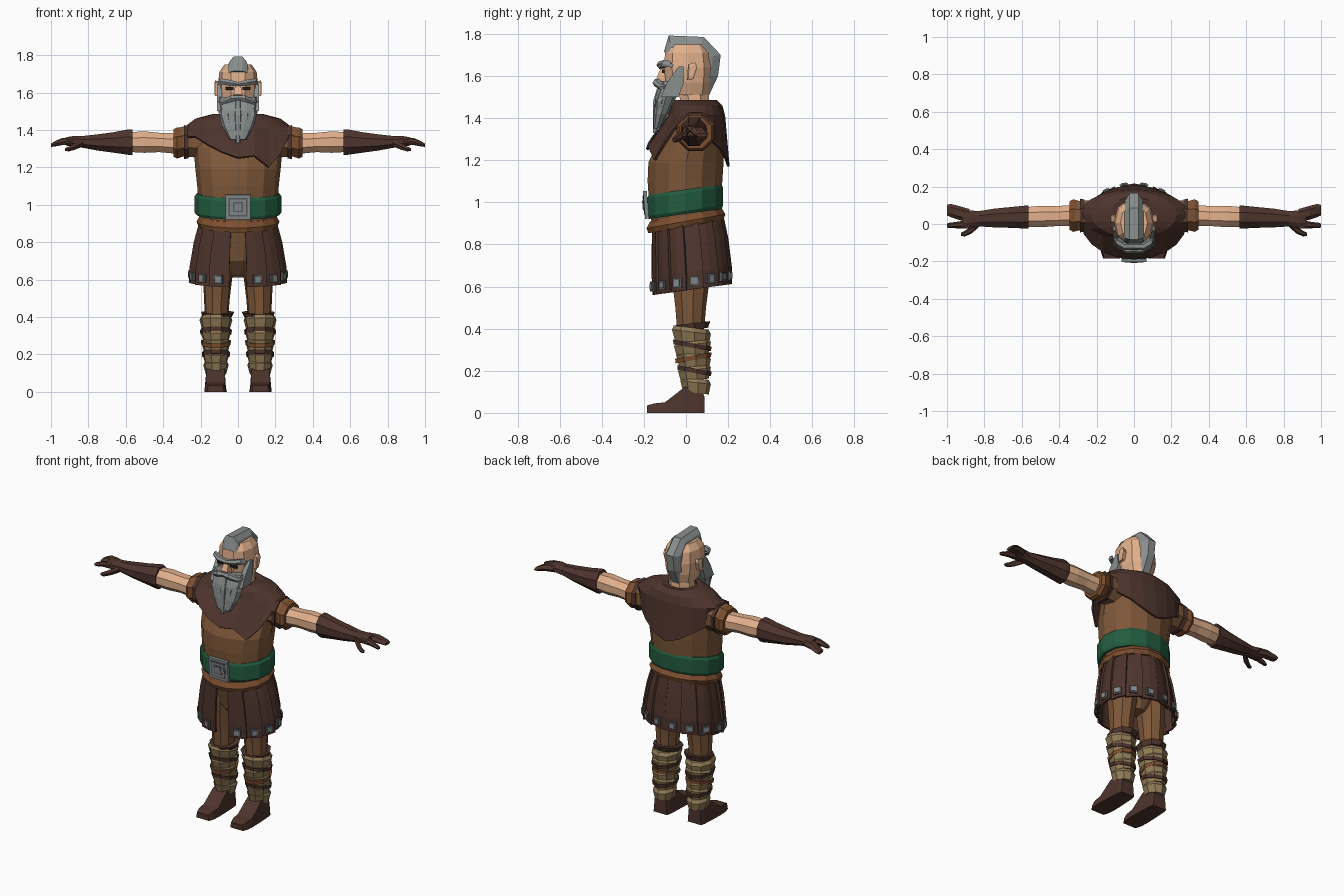
import bpy, bmesh, math
from mathutils import Matrix, Vector


def material(name, srgb):
    m = bpy.data.materials.new(name)
    m.diffuse_color = [(c / 255 / 12.92 if c < 11 else ((c / 255 + 0.055) / 1.055) ** 2.4) for c in srgb] + [1]
    return m


DARK = material("dark_leather", (78, 52, 44))
BROWN = material("brown_cloth", (126, 87, 57))
TRIM = material("tan_leather", (124, 78, 46))
SKIN = material("skin", (226, 176, 140))
HAIR = material("grey_hair", (138, 144, 143))
METAL = material("metal", (132, 138, 140))
METAL_DARK = material("dark_metal", (88, 92, 94))
GREEN = material("green_sash", (34, 92, 62))
WRAP = material("straw_wrap", (146, 124, 86))
EYE = material("eye", (40, 30, 28))


def skin(name, mat, rings, mirror=False, closed=True, caps=True, thick=0):
    """Join a row of point rings with flat faces; optionally add a mirrored twin."""
    for side in ((1, -1) if mirror else (1,)):
        bm = bmesh.new()
        vs = [[bm.verts.new((p[0] * side, p[1], p[2])) for p in r] for r in rings]
        n = len(rings[0])
        for a, b in zip(vs, vs[1:]):
            for i in range(n if closed else n - 1):
                j = (i + 1) % n
                bm.faces.new((a[i], a[j], b[j], b[i]))
        if caps and closed:
            bm.faces.new(vs[0])
            bm.faces.new(vs[-1])
        bmesh.ops.recalc_face_normals(bm, faces=bm.faces)
        label = name if not mirror else ("left_" if side > 0 else "right_") + name
        me = bpy.data.meshes.new(label)
        bm.to_mesh(me)
        bm.free()
        me.materials.append(mat)
        ob = bpy.data.objects.new(label, me)
        bpy.context.collection.objects.link(ob)
        if thick:
            s = ob.modifiers.new("thickness", "SOLIDIFY")
            s.thickness, s.offset = thick, 0


def sgnpow(v, p):
    return math.copysign(abs(v) ** p, v)


def ring_z(z, cx, cy, rx, ry, n=12, tilt=0, p=1.0):
    """Horizontal ring; first facet faces the front."""
    pts = []
    for i in range(n):
        a = 2 * math.pi * (i + 0.5) / n
        y = -ry * sgnpow(math.cos(a), p)
        pts.append((cx + rx * sgnpow(math.sin(a), p), cy + y, z + tilt * y))
    return pts


def ring_x(x, y, z, ry, rz, n=8):
    """Upright ring across the x axis, for arms and hands."""
    return [(x, y + ry * math.sin(2 * math.pi * (i + .5) / n),
             z - rz * math.cos(2 * math.pi * (i + .5) / n)) for i in range(n)]


def stack(name, mat, secs, n=12, mirror=False, tilt=0, p=1.0):
    skin(name, mat, [ring_z(*s, n=n, tilt=tilt, p=p) for s in secs], mirror)


def limb(name, mat, secs, n=8, mirror=True):
    skin(name, mat, [ring_x(*s, n=n) for s in secs], mirror)


def box(name, mat, c, h, mirror=False, turn=0, lean=0):
    m = Matrix.Translation(c) @ Matrix.Rotation(turn, 4, 'Z') @ Matrix.Rotation(lean, 4, 'X')
    rings = [[m @ Vector((x * h[0], y * h[1], z * h[2])) for x, z in ((-1, -1), (1, -1), (1, 1), (-1, 1))]
             for y in (-1, 1)]
    skin(name, mat, rings, mirror)


# Boots: rectangles from toe to heel
skin("boot", DARK, [[(.12 - w, y, 0), (.12 + w, y, 0), (.12 + w * .85, y, h), (.12 - w * .85, y, h)]
                    for y, w, h in ((-.185, .045, .035), (-.15, .057, .045), (-.1, .06, .05),
                                    (-.01, .057, .12), (.06, .053, .14), (.087, .047, .08))], True)

# Leg wraps: flared layers with straps between, and a cuff on top
for i in range(5):
    z, r = .10 + .06 * i, .055 + .005 * i
    t = .12 if i % 2 else -.12
    stack(f"leg_wrap_{i}", WRAP, [(z - .005, .118, .045 - .005 * i, r, r + .008),
                                  (z + .045, .118, .043 - .005 * i, r + .014, r + .02),
                                  (z + .065, .118, .042 - .005 * i, r + .004, r + .01)], 9, True, t)
    if i in (1, 2, 3):
        stack(f"leg_strap_{i}", TRIM if i == 2 else DARK,
              [(z + .03, .118, .042 - .005 * i, r + .014, r + .022),
               (z + .052, .118, .042 - .005 * i, r + .017, r + .024)], 9, True, -t * 1.5)
stack("leg_cuff", DARK, [(.395, .112, .025, .078, .08), (.425, .108, .025, .09, .09)], 9, True, .12)

# Trousers
stack("trouser_leg", BROWN, [(.38, .115, .02, .062, .065), (.5, .113, .02, .07, .075),
                             (.62, .108, .02, .08, .09), (.9, .09, .01, .09, .12)], 9, True)
stack("trouser_seat", BROWN, [(.62, 0, .02, .045, .05), (.7, 0, .01, .11, .11), (.9, 0, 0, .18, .15)], 12)

# Skirt of overlapping straps, open at the front, each with a stud
TILT = .14
for k in range(1, 15):
    mid = math.radians(24 * k)
    rows = []
    for t, rx, ry, cy, z in ((0, .195, .165, 0, .91), (.35, .225, .178, .01, .80),
                             (.75, .247, .186, .018, .67), (1, .25, .184, .02, .585)):
        row = []
        for u in (-.54, 0, .54):
            a = mid + math.radians(24 * u)
            off = (.007 * u * (1 if k < 8 else -1)) * 2
            y = -(ry + off) * math.cos(a)
            row.append(((rx + off) * math.sin(a), cy + y, z + TILT * y))
        rows.append(row)
    skin(f"skirt_strap_{k}", DARK, rows, closed=False, thick=.012)
    y = -.194 * math.cos(mid)
    nx, ny = math.sin(mid) / .25, -math.cos(mid) / .19
    turn = math.atan2(nx, -ny)
    c = (.256 * math.sin(mid), .019 + y, .625 + TILT * y)
    box(f"stud_plate_{k}", METAL_DARK, c, (.023, .006, .023), turn=turn)
    box(f"stud_{k}", METAL, c, (.014, .011, .014), turn=turn)

# Tunic, hem band and sash
stack("tunic", BROWN, [(.88, 0, 0, .2, .165), (1.0, 0, -.005, .212, .175), (1.1, 0, -.005, .218, .182),
                       (1.19, 0, 0, .228, .183), (1.3, 0, .025, .237, .155), (1.4, 0, .05, .23, .1),
                       (1.46, 0, .045, .13, .08)], 14)
stack("tunic_hem", TRIM, [(.885, 0, 0, .212, .183), (.91, 0, 0, .222, .192), (.94, 0, 0, .205, .175)], 14, tilt=.18)
stack("sash", GREEN, [(.945, 0, -.004, .222, .178), (.96, 0, -.004, .232, .184), (1.045, 0, -.004, .232, .184),
                      (1.06, 0, -.004, .222, .178)], 14, tilt=TILT)

# Buckle of nested squares
for i, (h, mat) in enumerate(((.066, METAL), (.05, METAL_DARK), (.042, METAL), (.027, METAL_DARK), (.02, METAL))):
    box(f"buckle_{i}", mat, (0, -.19 - .002 * i, .988), (h, .009, h), lean=.08)

# Shoulder mantle with a ragged hem
hem = [1.25, 1.26, 1.20, 1.27, 1.35, 1.35, 1.34, 1.29, 1.25, 1.20,
       1.17, 1.20, 1.25, 1.29, 1.34, 1.36, 1.36, 1.36, 1.32, 1.28]


def mantle_ring(rx, ry, cy, zs):
    return [(rx * math.sin(math.pi * i / 10), cy - ry * math.cos(math.pi * i / 10), z) for i, z in enumerate(zs)]


skin("mantle", DARK, [mantle_ring(.085, .08, .035, [1.475] * 20), mantle_ring(.13, .1, .045, [1.48] * 20),
                      mantle_ring(.225, .118, .05, [1.455] * 20), mantle_ring(.285, .13, .05, [1.41] * 20),
                      mantle_ring(.278, .193, .008, hem)], caps=False, thick=.012)

# Sleeves, arms and gauntlets
limb("sleeve", BROWN, [(.17, .045, 1.34, .09, .1), (.27, .045, 1.34, .088, .09), (.33, .045, 1.335, .08, .08)])
limb("sleeve_cuff", DARK, [(.265, .045, 1.335, .093, .095), (.29, .045, 1.335, .098, .098)])
limb("sleeve_end", TRIM, [(.29, .045, 1.335, .084, .082), (.325, .045, 1.33, .094, .09), (.345, .045, 1.33, .082, .08)])
limb("arm", SKIN, [(.3, .045, 1.325, .062, .06), (.42, .042, 1.333, .058, .056),
                   (.5, .04, 1.335, .062, .062), (.6, .037, 1.335, .055, .056)])
limb("gauntlet", DARK, [(.565, .037, 1.335, .066, .074), (.585, .037, 1.335, .066, .074), (.66, .035, 1.333, .06, .06),
                        (.75, .032, 1.333, .054, .047), (.83, .028, 1.336, .044, .034),
                        (.88, .025, 1.34, .052, .03), (.92, .028, 1.338, .055, .024)])
limb("fingers", DARK, [(.88, .045, 1.34, .035, .024), (.94, .06, 1.338, .037, .022), (.98, .072, 1.325, .035, .016),
                       (1.0, .074, 1.318, .028, .01)], 6)
limb("index_finger", DARK, [(.88, .0, 1.34, .025, .022), (.94, -.005, 1.336, .018, .018),
                            (.99, -.008, 1.322, .014, .012), (1.0, -.008, 1.32, .009, .008)], 6)
limb("thumb", DARK, [(.83, .005, 1.33, .022, .022), (.87, -.032, 1.312, .02, .02),
                     (.905, -.052, 1.298, .015, .015), (.925, -.055, 1.295, .008, .008)], 6)

# Head and face
stack("neck", SKIN, [(1.42, 0, .045, .08, .075), (1.56, 0, .035, .075, .075)], 8)
stack("head", SKIN, [(1.51, 0, .02, .08, .09), (1.57, 0, .012, .1, .112), (1.64, 0, .01, .107, .12),
                     (1.71, 0, .008, .1, .112), (1.75, 0, .008, .072, .085)], 10, p=.85)
skin("ear", SKIN, [[(x, .025 + y * s, 1.62 + z * s) for y, z in ((-.02, -.04), (.01, -.035), (.028, .02), (.02, .045), (-.015, .035))]
                   for x, s in ((.095, .8), (.122, 1), (.126, .7))], True)
skin("nose", SKIN, [[(-w, -.09, z), (-w, y, z), (w, y, z), (w, -.09, z)]
                    for z, w, y in ((1.575, .024, -.13), (1.59, .024, -.14), (1.65, .012, -.115))])
box("eye", EYE, (.045, -.107, 1.622), (.022, .006, .008), True)
limb("eyebrow", HAIR, [(0, -.118, 1.645, .018, .013), (.05, -.12, 1.653, .02, .018),
                       (.095, -.095, 1.66, .02, .018), (.108, -.07, 1.65, .012, .01)], 6)

# Crest of hair running from brow to nape
crest = [((-.085, 1.70), (-.105, 1.715)), ((-.07, 1.735), (-.082, 1.792)), ((.06, 1.735), (.085, 1.785)),
         ((.09, 1.69), (.165, 1.70)), ((.085, 1.6), (.152, 1.6)), ((.07, 1.53), (.108, 1.505))]
skin("hair_crest", HAIR, [[(-.055, a[0], a[1]), (-.047, (a[0] + b[0]) / 2, (a[1] + b[1]) / 2), (-.024, *b), (.024, *b),
                           (.047, (a[0] + b[0]) / 2, (a[1] + b[1]) / 2), (.055, a[0], a[1])] for a, b in crest])

# Beard, locks, sideburns and moustache
stack("beard", HAIR, [(1.575, 0, -.072, .108, .05), (1.5, 0, -.095, .105, .052), (1.42, 0, -.118, .085, .036),
                      (1.35, 0, -.138, .045, .018)], 10, p=.8)
for i, (x, low) in enumerate(((-.075, 1.39), (-.038, 1.355), (0, 1.33), (.038, 1.36), (.075, 1.385))):
    y = -.14 + abs(x) * .25
    stack(f"beard_lock_{i}", HAIR, [(1.56, x * .9, y + .02, .016, .015), (1.48, x, y, .024, .02),
                                    (low, x * .72, y - .008, .013, .012)], 5)
skin("sideburn", HAIR, [[(.085, a, z), (.113, a, z), (.113, b, z), (.085, b, z)]
                        for z, a, b in ((1.5, -.12, -.035), (1.57, -.09, -.01), (1.645, -.035, -.012))], True)
limb("moustache", HAIR, [(0, -.138, 1.572, .018, .015), (.04, -.138, 1.567, .021, .02),
                         (.085, -.112, 1.548, .018, .014), (.105, -.095, 1.552, .006, .005)], 6)
